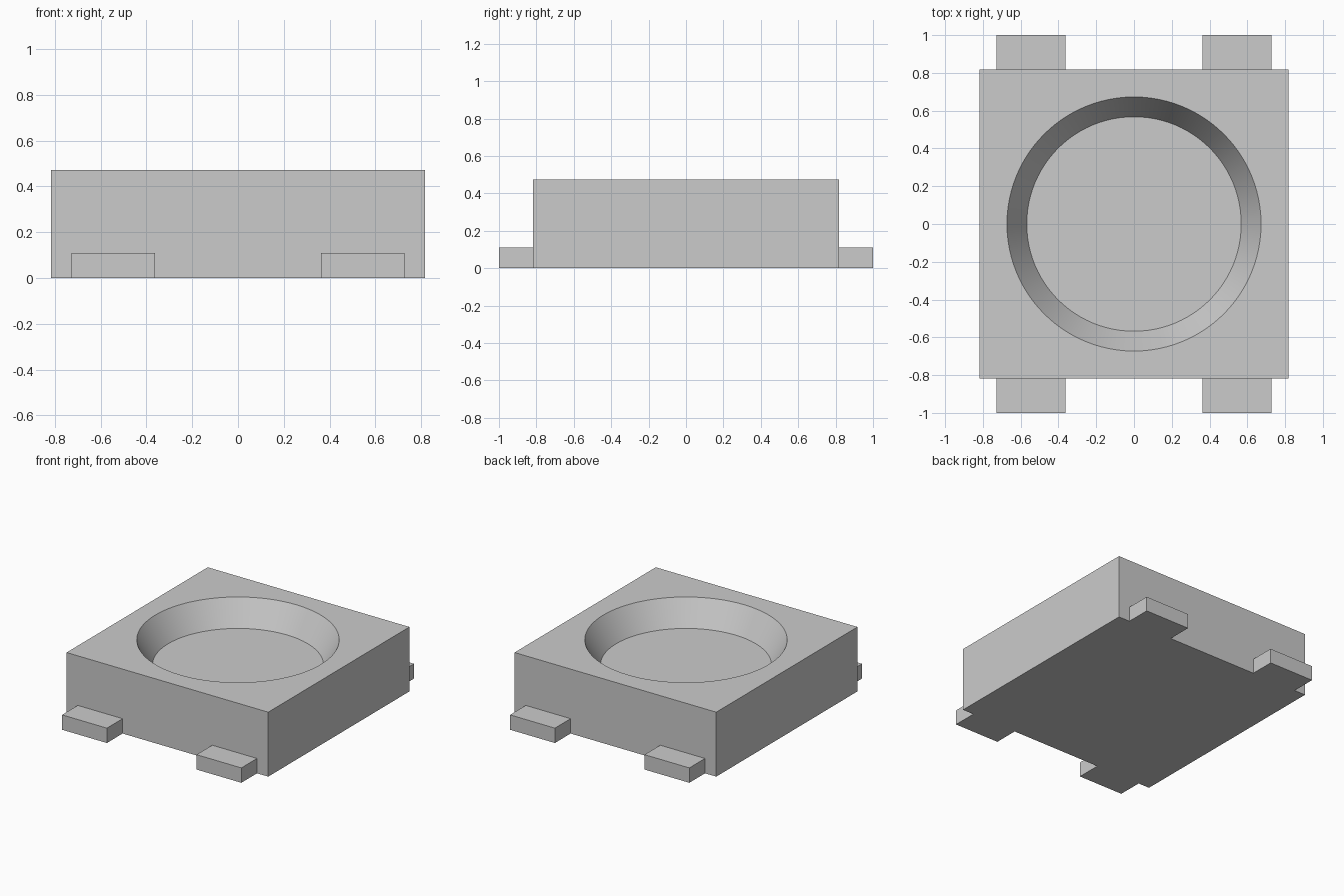
import bpy, math

if "Cube" in bpy.data.objects:
    bpy.data.objects.remove(bpy.data.objects["Cube"])

U = 2 / 5.5                      # drawing unit scale
HALF, TOP = 2.25 * U, 1.3 * U    # body half width and height
RIM, DEPTH = 1.85 * U, 0.5 * U   # recess rim radius and depth
SLOPE = math.tan(math.radians(30))


def box(name, lo, hi):
    centre = [(a + b) / 2 for a, b in zip(lo, hi)]
    bpy.ops.mesh.primitive_cube_add(size=1, location=centre)
    ob = bpy.context.object
    ob.name = name
    ob.scale = [b - a for a, b in zip(lo, hi)]
    bpy.ops.object.transform_apply(location=True, rotation=True, scale=True)
    return ob


# Square package body
body = box("package_body", (-HALF, -HALF, 0), (HALF, HALF, TOP))

# Conical recess cut into the top; the cutter runs past the rim on the same slope
over = 0.1
bpy.ops.mesh.primitive_cone_add(
    vertices=96, radius1=RIM - DEPTH * SLOPE, radius2=RIM + over * SLOPE,
    depth=DEPTH + over, location=(0, 0, TOP + (over - DEPTH) / 2))
cutter = bpy.context.object
cutter.name = "recess_cutter"
cutter.hide_render = True

cut = body.modifiers.new("recess", 'BOOLEAN')
cut.operation = 'DIFFERENCE'
cut.solver = 'EXACT'
cut.object = cutter
bpy.ops.object.select_all(action='DESELECT')
body.select_set(True)
bpy.context.view_layer.objects.active = body
bpy.ops.object.modifier_apply(modifier=cut.name)
bpy.data.objects.remove(cutter, do_unlink=True)
bpy.ops.object.shade_smooth_by_angle(angle=math.radians(25))

# Four contact tabs, one modelled and mirrored to the other corners
tabs = box("contact_tabs", (1 * U, -1, 0), (2 * U, -HALF, 0.3 * U))
mirror = tabs.modifiers.new("corners", 'MIRROR')
mirror.use_axis = (True, True, False)
mirror.use_mirror_merge = False
